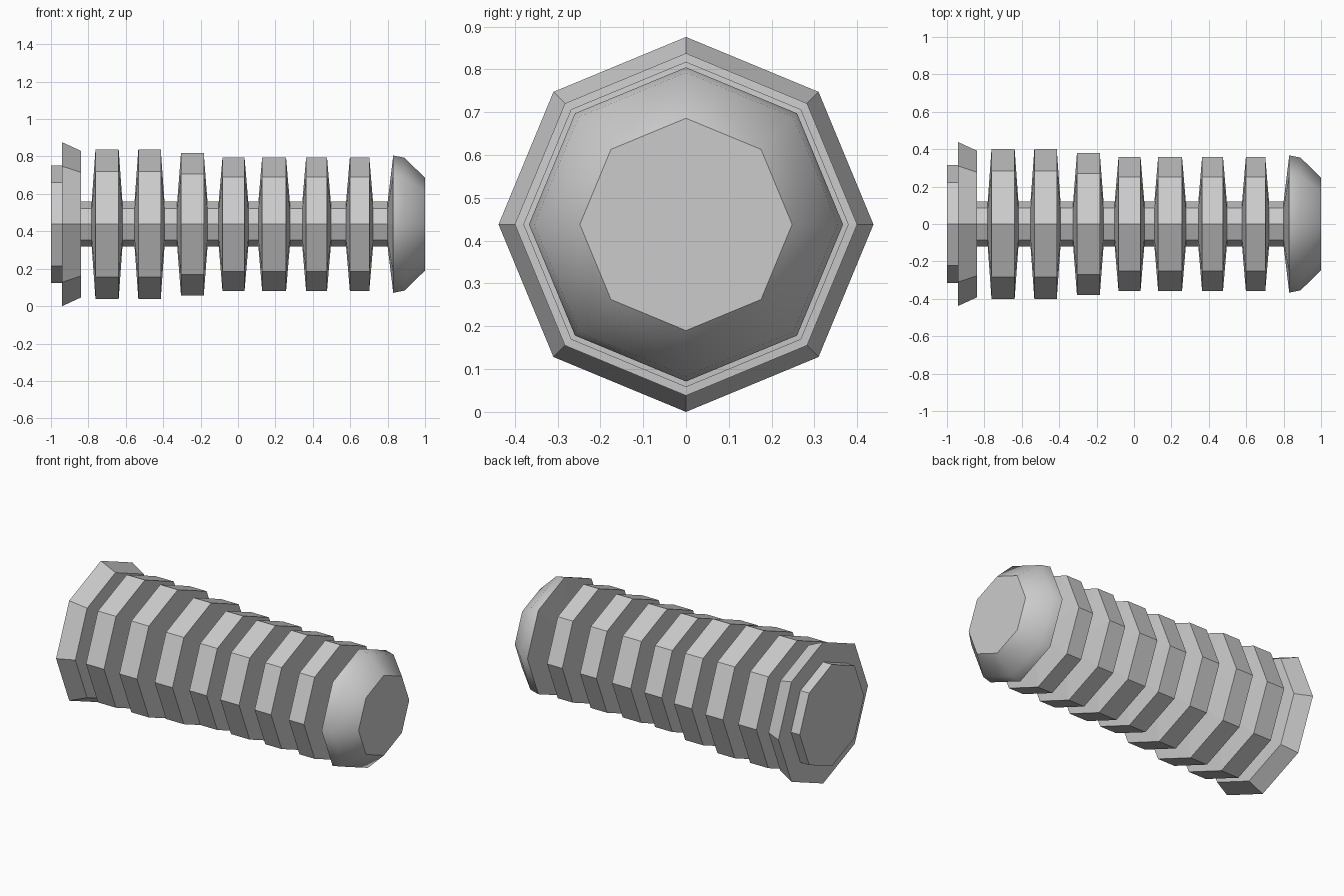
import bpy, bmesh
from math import sin, cos, pi

if "Cube" in bpy.data.objects:
    bpy.data.objects.remove(bpy.data.objects["Cube"])

SIDES, AXIS_Z = 8, 0.438


def lathe(name, profile, close_start=False, close_end=False, smooth_bands=()):
    """Octagonal turning around a horizontal x axis from (x, radius) points."""
    bm = bmesh.new()
    rings = [[bm.verts.new((x, r * sin(2 * pi * i / SIDES),
                            AXIS_Z + r * cos(2 * pi * i / SIDES)))
              for i in range(SIDES)] for x, r in profile]
    for b in range(len(rings) - 1):
        for i in range(SIDES):
            j = (i + 1) % SIDES
            f = bm.faces.new((rings[b][i], rings[b + 1][i],
                              rings[b + 1][j], rings[b][j]))
            f.smooth = b in smooth_bands
    if close_start:
        bm.faces.new(rings[0])
    if close_end:
        bm.faces.new(rings[-1])
    bmesh.ops.recalc_face_normals(bm, faces=bm.faces[:])
    # flat faces keep a hard border against smooth ones
    for e in bm.edges:
        e.smooth = all(f.smooth for f in e.link_faces)
    me = bpy.data.meshes.new(name)
    bm.to_mesh(me)
    bm.free()
    ob = bpy.data.objects.new(name, me)
    bpy.context.collection.objects.link(ob)
    return ob


# Stepped head with an end boss and a tapered flange
SHAFT_R = 0.12
lathe("flanged_head", [(-1.0, 0.315), (-0.94, 0.315), (-0.94, 0.438),
                       (-0.84, 0.392), (-0.84, SHAFT_R)], close_start=True)

# Ribbed shaft: each rib is (centre x, half width, radius)
ribs = [(-0.70, 0.062, 0.40), (-0.473, 0.060, 0.40), (-0.244, 0.061, 0.38),
        (-0.024, 0.059, 0.357), (0.193, 0.064, 0.357),
        (0.42, 0.056, 0.357), (0.65, 0.052, 0.357)]
profile = [(-0.84, SHAFT_R)]
for x, h, r in ribs:
    profile += [(x - h - 0.02, SHAFT_R), (x - h, r),
                (x + h, r), (x + h + 0.02, SHAFT_R)]
profile.append((0.80, SHAFT_R))
lathe("ribbed_shaft", profile)

# Rounded end cap
lathe("end_cap", [(0.80, SHAFT_R), (0.83, 0.367), (0.89, 0.355), (1.0, 0.248)],
      close_end=True, smooth_bands=(1, 2))
